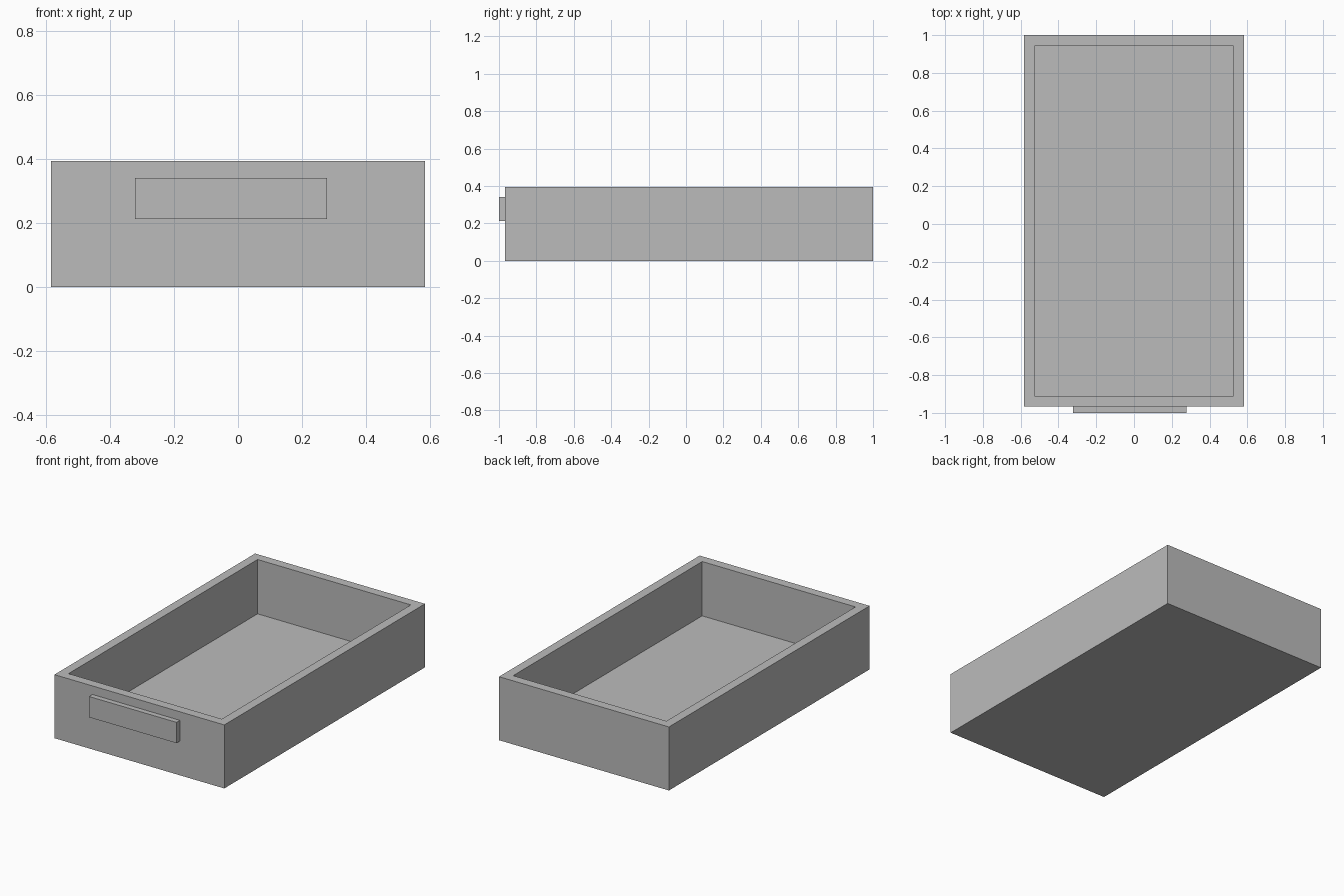
import bpy
import bmesh
from mathutils import Vector

default_cube = bpy.data.objects.get("Cube")
if default_cube:
    bpy.data.objects.remove(default_cube, do_unlink=True)

# Single plain grey
grey = bpy.data.materials.new("plain grey")
grey.use_nodes = True
GREY = (0.5, 0.5, 0.5, 1.0)
grey.diffuse_color = GREY
grey.node_tree.nodes["Principled BSDF"].inputs["Base Color"].default_value = GREY


def box_mesh(low, high):
    """Return a bmesh box spanning two opposite corners."""
    low, high = Vector(low), Vector(high)
    bm = bmesh.new()
    bmesh.ops.create_cube(bm, size=1)
    bmesh.ops.scale(bm, vec=high - low, verts=bm.verts)
    bmesh.ops.translate(bm, vec=(low + high) / 2, verts=bm.verts)
    return bm


def add_object(name, bm):
    mesh = bpy.data.meshes.new(name)
    bm.to_mesh(mesh)
    bm.free()
    mesh.materials.append(grey)
    obj = bpy.data.objects.new(name, mesh)
    bpy.context.collection.objects.link(obj)
    return obj


HALF_WIDTH, HEIGHT, WALL = 0.583, 0.394, 0.057
FRONT, BACK = -0.967, 1.0

# Open tray: inset the top face for the rim, then sink it to the floor
tray = box_mesh((-HALF_WIDTH, FRONT, 0), (HALF_WIDTH, BACK, HEIGHT))
tray.normal_update()
top = max(tray.faces, key=lambda f: f.calc_center_median().z)
bmesh.ops.inset_region(tray, faces=[top], thickness=WALL, use_even_offset=True)
sunk = bmesh.ops.extrude_discrete_faces(tray, faces=[top])["faces"][0]
bmesh.ops.translate(tray, vec=(0, 0, WALL - HEIGHT), verts=sunk.verts)
bmesh.ops.recalc_face_normals(tray, faces=tray.faces)
add_object("drawer_tray", tray)

# Flat pull on the front, slightly off centre
add_object("front_handle", box_mesh((-0.322, -1.0, 0.212), (0.278, FRONT, 0.341)))
